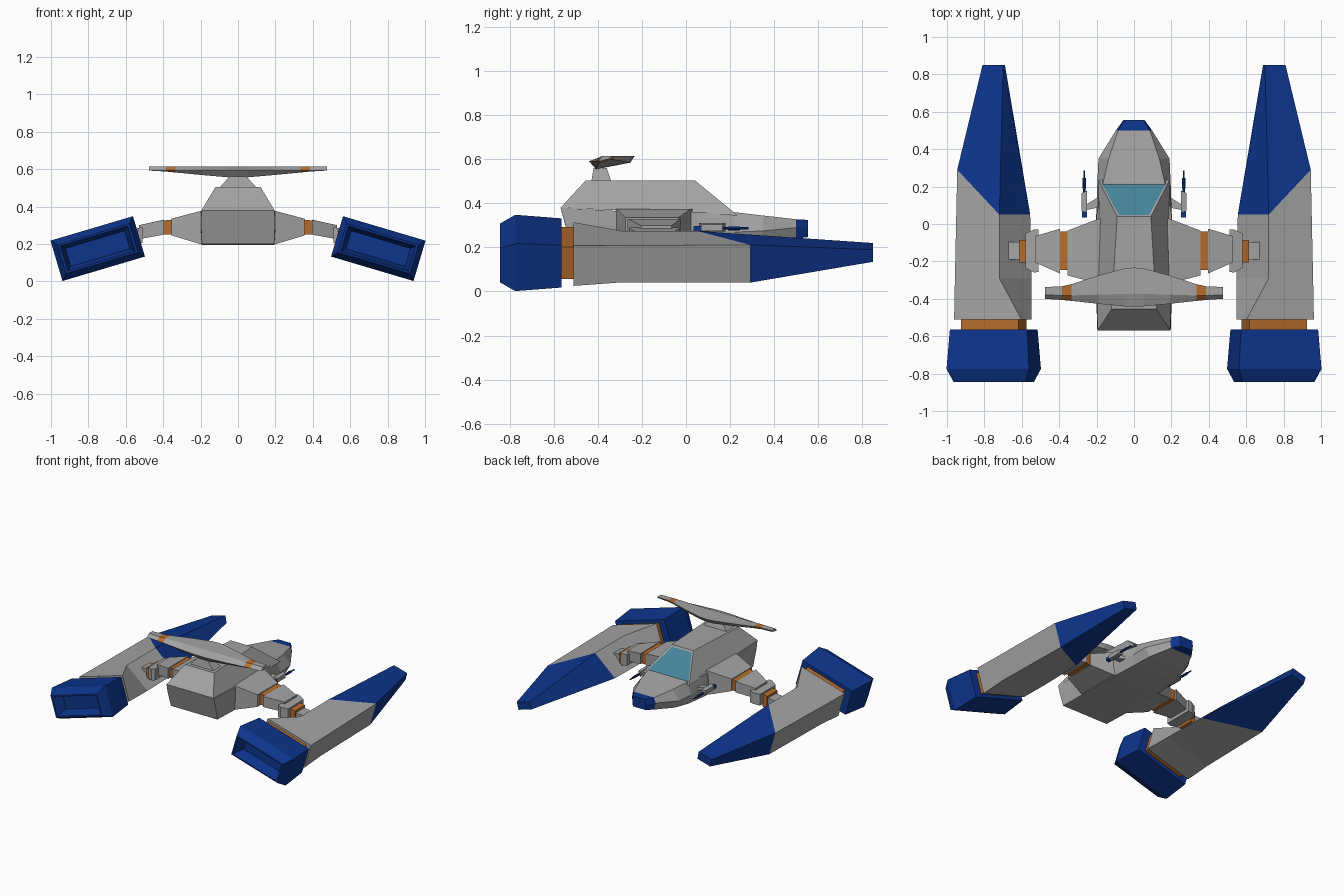
import bpy, bmesh, math

if "Cube" in bpy.data.objects:
    bpy.data.objects.remove(bpy.data.objects["Cube"])


def material(name, rgb):
    m = bpy.data.materials.new(name)
    m.diffuse_color = (*rgb, 1)
    m.use_nodes = True
    m.node_tree.nodes["Principled BSDF"].inputs["Base Color"].default_value = m.diffuse_color
    return m


GREY = material("hull grey", (0.37, 0.37, 0.37))
BLUE = material("deep blue", (0.004, 0.036, 0.27))
ORANGE = material("copper orange", (0.47, 0.15, 0.025))
TEAL = material("teal glass", (0.06, 0.23, 0.32))


def finish(bm, name, mats, mirror=False):
    bmesh.ops.recalc_face_normals(bm, faces=bm.faces)
    me = bpy.data.meshes.new(name)
    bm.to_mesh(me)
    bm.free()
    for m in mats:
        me.materials.append(m)
    ob = bpy.data.objects.new(name, me)
    bpy.context.collection.objects.link(ob)
    if mirror:
        ob.modifiers.new("Mirror", 'MIRROR').use_clip = False
    return ob


def loft(rings, bands=None):
    """Skin closed rings; bands gives the material index of each span."""
    bm = bmesh.new()
    vs = [[bm.verts.new(p) for p in r] for r in rings]
    n = len(vs[0])
    bands = bands or [0] * (len(rings) - 1)
    for k, (a, b) in enumerate(zip(vs, vs[1:])):
        for i in range(n):
            j = (i + 1) % n
            bm.faces.new((a[i], a[j], b[j], b[i])).material_index = bands[k]
    bm.faces.new(vs[0]).material_index = bands[0]
    bm.faces.new(vs[-1][::-1]).material_index = bands[-1]
    return bm


def tilted(y, w, h, cx=0.75, cz=0.175, ang=math.radians(-16.5)):
    """Rolled rectangle in the pod's cross-section plane."""
    c, s = math.cos(ang), math.sin(ang)
    return [(cx + u * w / 2 * c - v * h / 2 * s, y, cz + u * w / 2 * s + v * h / 2 * c)
            for u, v in ((-1, 1), (1, 1), (1, -1), (-1, -1))]


def slab(x, y0, y1, z0, z1):
    """Rectangle facing along x."""
    return [(x, y0, z0), (x, y1, z0), (x, y1, z1), (x, y0, z1)]


def symmetric(half):
    """Close a half ring by reflecting it across x = 0."""
    return half + [(-x, y, z) for x, y, z in reversed(half)]


# --- Hull: top edge, shoulder and bottom edge, from tail to nose
hull = [
    [(.195, -.57, .38), (.198, -.55, .31), (.193, -.52, .20)],
    [(.200, -.30, .365), (.202, -.30, .30), (.195, -.30, .195)],
    [(.200, .05, .36), (.202, .05, .28), (.190, .05, .195)],
    [(.165, .22, .36), (.196, .22, .27), (.175, .22, .20)],
    [(.135, .35, .345), (.190, .35, .275), (.155, .35, .215)],
    [(.085, .50, .328), (.097, .50, .29), (.090, .50, .24)],
    [(.052, .555, .325), (.057, .555, .285), (.052, .555, .247)],
]
finish(loft([symmetric(r) for r in hull], [0, 0, 0, 0, 0, 1]), "hull", [GREY, BLUE])

# --- Cabin with inset windscreen
bm = loft([symmetric([(.195, -.57, .38), (.19, .235, .345)]),
           symmetric([(.12, -.455, .505), (.09, .04, .505)])])
bmesh.ops.recalc_face_normals(bm, faces=bm.faces)
bm.normal_update()
front = max(bm.faces, key=lambda f: f.normal.y)
bmesh.ops.inset_individual(bm, faces=[front], thickness=0.017, depth=-0.004)
front.material_index = 1
finish(bm, "cabin", [GREY, TEAL])

# --- Top wing and its strut
finish(loft([
    [(.10, -.43, .50), (.10, -.34, .50), (-.10, -.34, .50), (-.10, -.43, .50)],
    [(.045, -.42, .56), (.045, -.36, .56), (-.045, -.36, .56), (-.045, -.42, .56)],
]), "wing_strut", [GREY])


def wing_ring(x, yf, yr, zb):
    k = (yf - yr) / .2
    return [(x, yf, .615), (x, yr + .065 * k, .615), (x, yr, .592),
            (x, yr + .03 * k, zb), (x, yf - .02 * k, (zb + .615) / 2)]


wing = [(.05, -.237, -.44, .556), (.19, -.275, -.427, .568), (.335, -.322, -.411, .582),
        (.385, -.333, -.406, .587), (.475, -.337, -.40, .592)]
rings = [wing_ring(-x, *r) for x, *r in reversed(wing)]
rings += [wing_ring(0, -.233, -.44, .555)] + [wing_ring(*r) for r in wing]
finish(loft(rings, [0, 1, 0, 0, 0, 0, 0, 0, 1, 0]), "top_wing", [GREY, ORANGE])

# --- Pylons between hull and pods
pylon = [
    ("pylon_root", GREY, [(.18, -.32, .03, .20, .375), (.205, -.315, .022, .20, .375),
                          (.355, -.275, -.035, .245, .335)]),
    ("pylon_ring", ORANGE, [(.35, -.245, -.04, .25, .33), (.40, -.245, -.04, .25, .325)]),
    ("pylon_arm", GREY, [(.395, -.265, -.025, .25, .33), (.53, -.205, -.065, .225, .30)]),
    ("pylon_collar", GREY, [(.51, -.255, -.03, .205, .29), (.535, -.26, -.03, .20, .285),
                            (.58, -.235, -.05, .19, .275)]),
    ("pod_joint", ORANGE, [(.575, -.205, -.085, .17, .265), (.615, -.205, -.085, .16, .255)]),
    ("pod_socket", GREY, [(.60, -.19, -.095, .15, .24), (.70, -.19, -.095, .15, .23)]),
]
for name, mat, rs in pylon:
    finish(loft([slab(*r) for r in rs]), name, [mat], True)

# --- Pod bodies with slanted blue tips
pod = [
    tilted(-.51, .375, .19, .755, .17),
    [(.72, -.29, .275), (.958, -.31, .208), (.907, -.31, .04), (.548, -.29, .13)],
    [(.72, .05, .275), (.945, .29, .212), (.895, .29, .04), (.555, .05, .13)],
    [(.70, .85, .22), (.81, .85, .19), (.795, .85, .135), (.69, .85, .165)],
]
finish(loft(pod, [0, 0, 1]), "pod_body", [GREY, BLUE], True)
finish(loft([tilted(-.58, .32, .15), tilted(-.50, .32, .15)]), "pod_neck", [ORANGE], True)

# --- Pod exhausts with recessed mouth
finish(loft([tilted(-.76, .33, .10), tilted(-.845, .375, .14), tilted(-.845, .40, .16),
             tilted(-.775, .46, .225), tilted(-.565, .43, .20)]), "pod_exhaust", [BLUE], True)

# --- Side guns
for name, mat, rs in [
    ("gun_body", GREY, [(.25, .06, .18, .272, .31), (.28, .07, .165, .275, .305)]),
    ("gun_arm", GREY, [(.18, .09, .15, .27, .295), (.255, .075, .105, .28, .30)]),
    ("gun_breech", BLUE, [(.25, .035, .075, .275, .298), (.278, .035, .075, .275, .298)]),
]:
    finish(loft([slab(*r) for r in rs]), name, [mat], True)


def tube(y, r):
    return [(.266 + r * math.cos(a * math.pi / 4), y, .287 + r * math.sin(a * math.pi / 4))
            for a in range(8)]


finish(loft([tube(.16, .006), tube(.19, .006), tube(.19, .009), tube(.245, .009),
             tube(.245, .005), tube(.285, .005)]), "gun_barrel", [BLUE], True)
